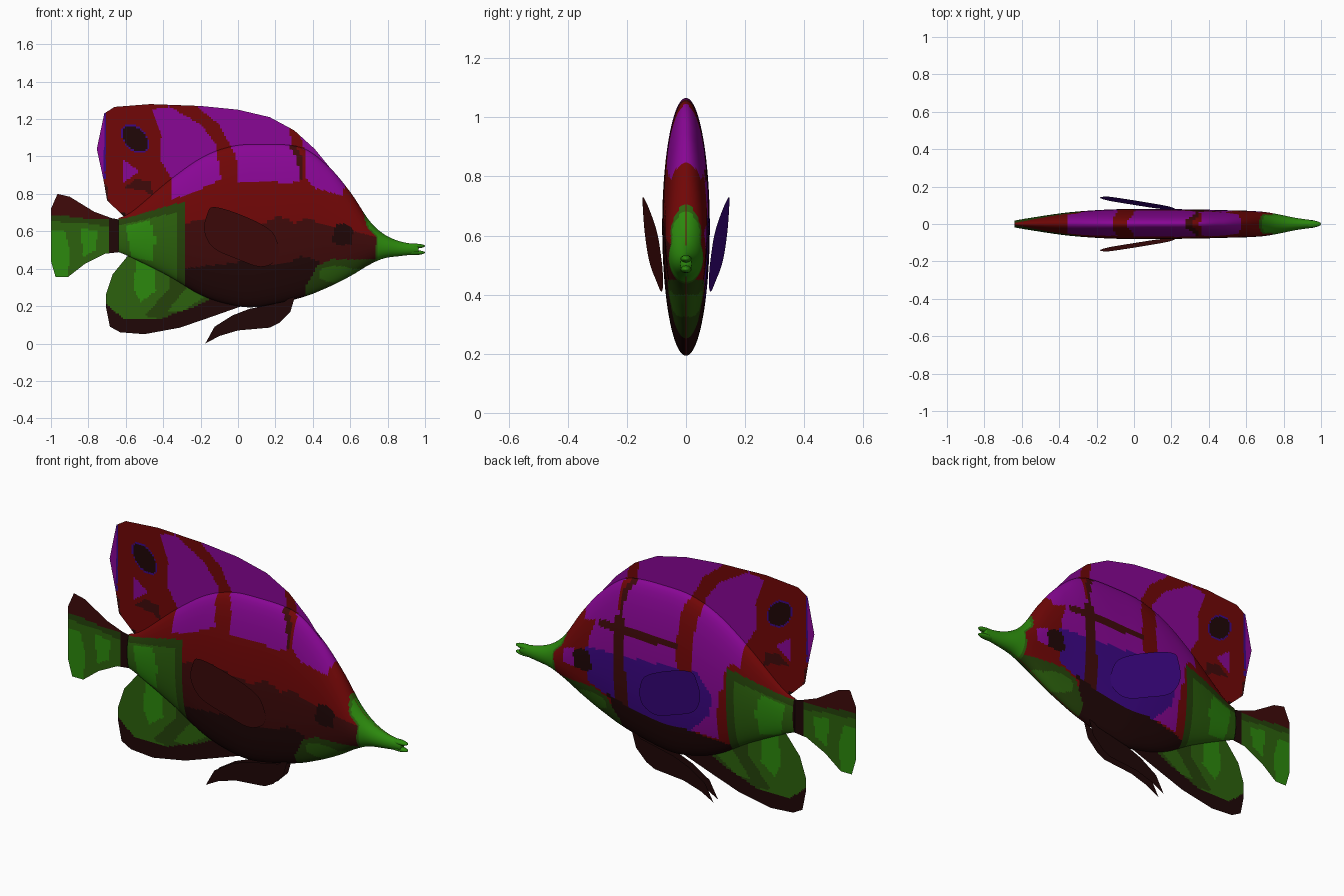
import bpy
import bmesh
from math import sin, cos, pi
from mathutils import Vector

cube = bpy.data.objects.get("Cube")
if cube:
    bpy.data.objects.remove(cube, do_unlink=True)

# Flat colours, linear values
palette = {
    "red": (.165, .002, .002), "purple": (.25, .002, .3), "maroon": (.05, .003, .003),
    "dark_brown": (.014, .002, .002), "bright_green": (.025, .25, .004),
    "mid_green": (.025, .12, .004), "dark_green": (.018, .055, .003),
    "indigo": (.045, .002, .23),
}
names = list(palette)
materials = []
for name, rgb in palette.items():
    mat = bpy.data.materials.new(name)
    mat.use_nodes = True
    mat.diffuse_color = (*rgb, 1)
    shader = mat.node_tree.nodes["Principled BSDF"]
    shader.inputs["Base Color"].default_value = (*rgb, 1)
    shader.inputs["Roughness"].default_value = 1
    shader.inputs["Specular IOR Level"].default_value = 0
    materials.append(mat)

# Markings: layers seen from the side, later ones cover earlier ones.
# Zones: R = right flank, L = left flank, F = flat fins on the centre plane.
layers = []


def patch(colour, zones, *points):
    """A marking with a polygon outline."""
    def inside(x, z):
        hit = False
        for (ax, az), (bx, bz) in zip(points, points[1:] + points[:1]):
            if (az > z) != (bz > z) and x < (bx - ax) * (z - az) / (bz - az) + ax:
                hit = not hit
        return hit
    layers.append((names.index(colour), zones, inside))


def spot(colour, zones, cx, cz, rx, rz, tilt=0):
    """An oval marking, leaning down towards the head by the tilt."""
    layers.append((names.index(colour), zones, lambda x, z:
                   ((x - cx) / rx) ** 2 + ((z - cz + tilt * (x - cx)) / rz) ** 2 < 1))


def colour_at(x, z, zone):
    found = 0
    for index, zones, inside in layers:
        if zone in zones and inside(x, z):
            found = index
    return found


# Left flank: purple field, indigo cloud, dark stripes
patch("purple", "L", (-.26, .36), (-.27, .72), (-.3, .8), (-.1, .9), (.45, .9), (.52, .72),
      (.53, .47), (.3, .4))
patch("red", "L", (-.3, .36), (-.3, .68), (-.24, .62), (-.22, .36))
patch("indigo", "L", (.54, .66), (.23, .675), (-.12, .7), (-.2, .6), (-.19, .49), (-.06, .36),
      (.3, .38), (.53, .47))
patch("purple", "L", (.2, .49), (.17, .55), (.08, .58), (.02, .55), (.08, .47), (.14, .45))
patch("red", "L", (-.09, .9), (-.09, .7), (-.06, .67), (-.02, .67), (.005, .72), (.005, .9))
patch("maroon", "L", (0, .78), (0, .815), (.47, .825), (.47, .785))
patch("maroon", "L", (.31, .87), (.3, .38), (.37, .38), (.38, .87))
patch("purple", "L", (.61, .53), (.61, .63), (.68, .61), (.68, .54))
patch("dark_brown", "L", (-.28, .34), (-.06, .37), (.17, .375), (.32, .405), (.42, .44),
      (.44, .1), (-.28, .1))
patch("red", "L", (.7, .5), (.52, .47), (.4, .41), (.4, .25), (.7, .4))

# Right flank: maroon field over a dark belly
patch("maroon", "R", (-.3, .64), (-.1, .68), (.14, .64), (.22, .69), (.3, .64), (.36, .67),
      (.49, .63), (.74, .57), (.74, .4), (-.3, .3))
patch("dark_brown", "R", (-.3, .4), (.05, .44), (.24, .42), (.34, .47), (.43, .44),
      (.43, .1), (-.3, .1))

# Eyes
patch("dark_brown", "RL", (.5, .55), (.52, .635), (.58, .64), (.615, .61), (.61, .53), (.53, .525))

# Purple saddles running from the back into the dorsal fin
patch("purple", "RLF", (-.46, 1.25), (-.37, 1.27), (-.2, 1.17), (-.12, 1.07), (-.09, .88),
      (-.23, .81), (-.355, .77), (-.355, .88), (-.42, .99), (-.41, 1.12))
patch("purple", "RLF", (-.26, 1.3), (.26, 1.3), (.27, 1.18), (.29, 1.05), (.33, .99),
      (.33, .86), (0, .865), (-.01, 1), (-.1, 1.17))
patch("purple", "RLF", (.31, 1.2), (.36, 1.01), (.355, .9), (.41, .83), (.56, .79), (.6, 1))
patch("maroon", "RLF", (.27, 1.06), (.31, 1.06), (.35, .98), (.345, .88), (.325, .88), (.32, .98))

# Dorsal fin: trailing edge, triangle, tongue and false eye
patch("indigo", "F", (-.8, .85), (-.71, .88), (-.7, 1.24), (-.8, 1.24))
patch("purple", "F", (-.8, .85), (-.72, .88), (-.712, 1.24), (-.8, 1.24))
patch("purple", "F", (-.62, .99), (-.53, .92), (-.61, .86))
patch("maroon", "F", (-.61, .83), (-.55, .88), (-.47, .87), (-.45, .78), (-.5, .82))
spot("indigo", "F", -.55, 1.095, .074, .071, .4)
spot("dark_brown", "F", -.55, 1.095, .066, .063, .4)

# Green rear band, edged darker in front and on top
patch("dark_green", "RL", (-.7, .66), (-.6, .67), (-.285, .76), (-.285, .1), (-.7, .1))
patch("mid_green", "RL", (-.7, .62), (-.6, .64), (-.33, .7), (-.33, .1), (-.7, .1))
patch("bright_green", "RL", (-.6, .63), (-.47, .66), (-.44, .56), (-.46, .44), (-.57, .46))

# Green jaw and snout
patch("dark_green", "RL", (.35, .1), (.36, .3), (.42, .41), (.5, .45), (.74, .45), (.74, .1))
spot("mid_green", "RL", .53, .37, .1, .045)
patch("mid_green", "RL", (.67, .7), (.69, .62), (.74, .57), (.73, .4), (.62, .4), (.62, .3),
      (1, .3), (1, .7))
patch("bright_green", "RL", (.68, .7), (.7, .62), (.75, .57), (.74, .3), (1, .3), (1, .7))
spot("bright_green", "F", 1, .5, .1, .1)

# Anal fin: greens with a dark hem
patch("mid_green", "F", (-.75, .5), (.1, .5), (.1, 0), (-.75, 0))
patch("dark_green", "F", (-.36, .45), (-.36, .3), (-.5, .15), (-.3, .1), (0, .2), (0, .45))
patch("mid_green", "F", (-.25, .33), (-.15, .27), (-.3, .17), (-.38, .17))
patch("bright_green", "F", (-.54, .45), (-.44, .42), (-.44, .28), (-.52, .22), (-.56, .3))
patch("dark_brown", "F", (-.75, .24), (-.69, .2), (-.61, .13), (-.42, .13), (-.25, .19),
      (-.12, .25), (.1, .3), (.1, 0), (-.75, 0))

# Tail fin: greens, dark upper tip and dark stalk
patch("mid_green", "F", (-1.1, .7), (-.66, .7), (-.66, .3), (-1.1, .3))
patch("bright_green", "F", (-1.1, .6), (-.93, .61), (-.9, .5), (-.91, .3), (-1.1, .3))
patch("bright_green", "F", (-.84, .62), (-.75, .6), (-.76, .5), (-.83, .46))
patch("dark_green", "F", (-1.1, .7), (-.69, .7), (-.69, .62), (-.8, .64), (-1.1, .66))
patch("maroon", "F", (-1.1, .69), (-.9, .68), (-.77, .66), (-.68, .67), (-.7, .85), (-1.1, .85))
patch("dark_brown", "F", (-.69, .7), (-.6, .7), (-.6, .47), (-.69, .47))


def finish(name, bm, colour=None):
    """Turn a bmesh into an object, plain or painted with the markings."""
    bmesh.ops.recalc_face_normals(bm, faces=bm.faces)
    for face in bm.faces:
        c = face.calc_center_median()
        zone = "F" if abs(c.y) < 1e-5 else "L" if c.y > 0 else "R"
        face.material_index = names.index(colour) if colour else colour_at(c.x, c.z, zone)
    mesh = bpy.data.meshes.new(name)
    bm.to_mesh(mesh)
    bm.free()
    for mat in materials:
        mesh.materials.append(mat)
    obj = bpy.data.objects.new(name, mesh)
    bpy.context.collection.objects.link(obj)
    return obj


def fin(name, outline, colour=None, place=lambda x, z: 0, step=.01):
    """A thin sheet from a side outline, sliced finely where it carries markings."""
    bm = bmesh.new()
    bm.faces.new([bm.verts.new((x, place(x, z), z)) for x, z in outline])
    bmesh.ops.triangulate(bm, faces=bm.faces)
    if not colour:
        for axis in (0, 2):
            normal = Vector((axis == 0, 0, axis == 2))
            low = min(v.co[axis] for v in bm.verts)
            high = max(v.co[axis] for v in bm.verts)
            for i in range(1, int((high - low) / step)):
                bmesh.ops.bisect_plane(bm, geom=bm.verts[:] + bm.edges[:] + bm.faces[:],
                                       plane_co=normal * (low + i * step), plane_no=normal)
    return finish(name, bm, colour)


def spline(rows, per_span):
    """Smooth rows of values through the given rows."""
    result = []
    for i in range(len(rows) - 1):
        quad = [rows[max(i - 1, 0)], rows[i], rows[i + 1], rows[min(i + 2, len(rows) - 1)]]
        for k in range(per_span):
            t = k / per_span
            result.append([b + .5 * t * (c - a + t * (2 * a - 5 * b + 4 * c - d
                           + t * (3 * (b - c) + d - a))) for a, b, c, d in zip(*quad)])
    return result + [list(rows[-1])]


# Body: x, top, bottom and half width of each oval section
sections = [(-.64, .67, .49, .018), (-.56, .71, .455, .032), (-.37, .87, .36, .06),
            (-.2, .99, .26, .074), (-.05, 1.05, .21, .08), (.1, 1.065, .195, .08),
            (.33, 1.05, .243, .078), (.48, .95, .3, .074), (.6, .81, .36, .071),
            (.7, .66, .42, .064), (.78, .585, .455, .05), (.87, .545, .468, .032),
            (.965, .53, .478, .019)]
SEGMENTS = 160
body = bmesh.new()
rings = []
for x, top, bottom, width in spline(sections, 12):
    mid, half = (top + bottom) / 2, (top - bottom) / 2
    angles = [2 * pi * (j + .5) / SEGMENTS for j in range(SEGMENTS)]
    rings.append([body.verts.new((x, width * sin(a), mid + half * cos(a))) for a in angles])
for r, s in zip(rings, rings[1:]):
    for j in range(SEGMENTS):
        k = (j + 1) % SEGMENTS
        body.faces.new((r[j], r[k], s[k], s[j]))
body.faces.new(rings[0])
body.faces.new(rings[-1])
finish("body", body).data.shade_smooth()

# Lips with an open mouth between them
for name, height in (("upper_lip", .521), ("lower_lip", .486)):
    lip = bmesh.new()
    bmesh.ops.create_uvsphere(lip, u_segments=16, v_segments=10, radius=1)
    bmesh.ops.scale(lip, verts=lip.verts, vec=(.055, .019, .013))
    bmesh.ops.translate(lip, verts=lip.verts, vec=(.945, 0, height))
    finish(name, lip, "bright_green").data.shade_smooth()

# Fins on the centre plane
fin("dorsal_fin", [(-.6, .67), (-.7, .765), (-.72, .88), (-.755, 1.04), (-.715, 1.23),
                   (-.66, 1.265), (-.47, 1.28), (-.2, 1.27), (0, 1.25), (.17, 1.21), (.3, 1.14),
                   (.41, 1.04), (.5, .93), (.58, .8), (.1, .9), (-.3, .8)])
fin("anal_fin", [(-.58, .48), (-.67, .37), (-.705, .265), (-.705, .19), (-.685, .09), (-.63, .06),
                 (-.5, .05), (-.31, .085), (-.15, .14), (.02, .2), (0, .25), (-.3, .42)])
fin("tail_fin", [(-.62, .66), (-.675, .67), (-.77, .705), (-.9, .785), (-.965, .8), (-1, .72),
                 (-1, .44), (-.975, .355), (-.91, .355), (-.82, .425), (-.71, .48), (-.62, .49)])

# Paired fins, the pectorals leaning outwards to the rear and top
pelvic = [(.31, .27), (.28, .17), (.22, .11), (.17, .085), (0, .07), (-.1, .04), (-.175, 0),
          (-.125, .09), (-.03, .15), (.06, .185), (.25, .225)]
pectoral = [(.22, .5), (.18, .6), (.035, .68), (-.125, .73), (-.165, .69), (-.18, .6),
            (-.13, .51), (0, .45), (.12, .41), (.2, .44)]
rounded = spline(pectoral + pectoral[:1], 4)[:-1]
for side, sign, colour in (("left", 1, "indigo"), ("right", -1, "maroon")):
    fin(side + "_pelvic_fin", pelvic, "dark_brown", lambda x, z: sign * .02)
    fin(side + "_pectoral_fin", rounded, colour,
        lambda x, z: sign * (.107 - .12 * x + .1 * (z - .5)))
